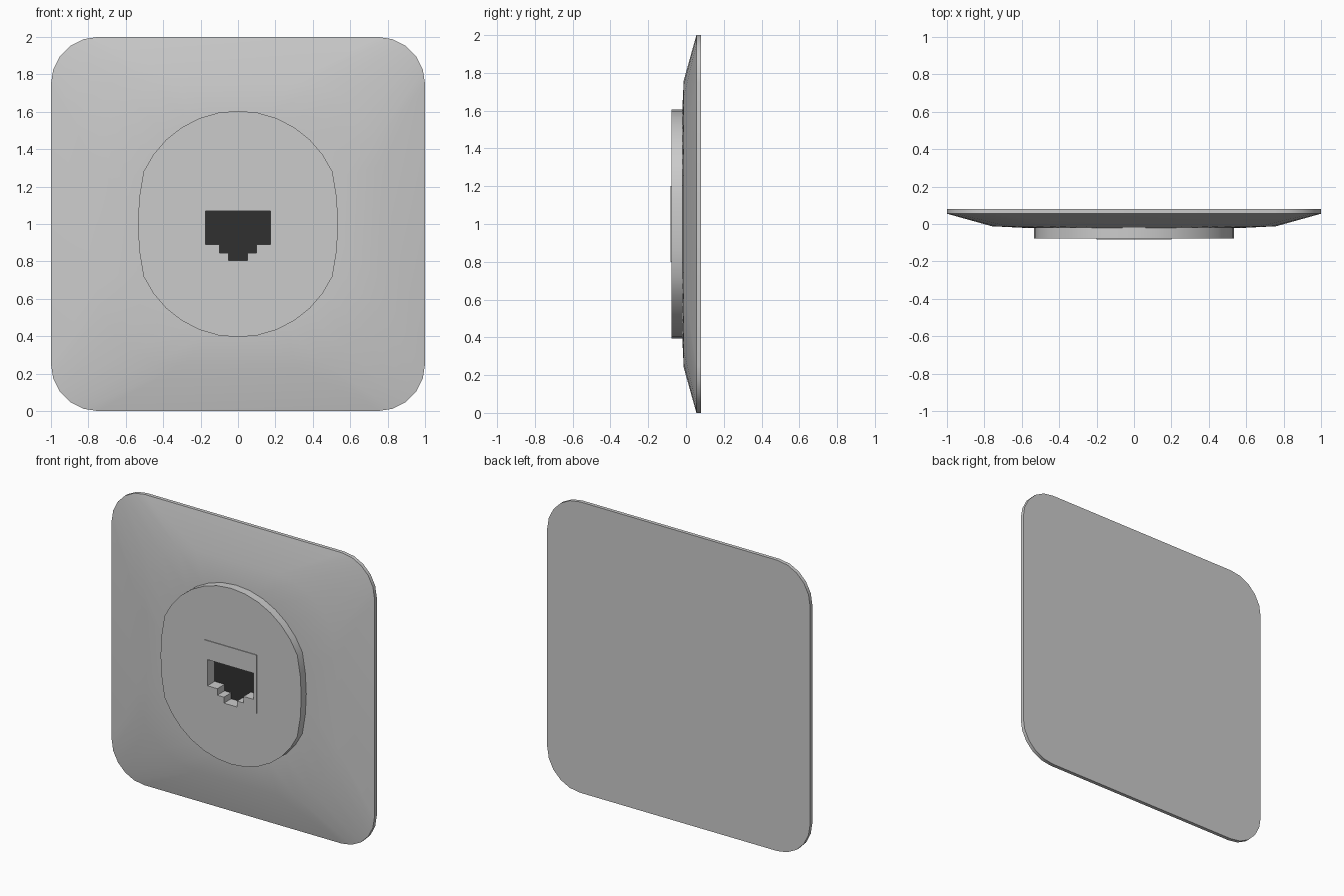
import bpy, bmesh, math

if "Cube" in bpy.data.objects:
    bpy.data.objects.remove(bpy.data.objects["Cube"])

CZ = 1.0  # height of the plate centre


def rounded_square(half, radius, seg=5):
    pts = []
    for i, (sx, sz) in enumerate([(1, 1), (-1, 1), (-1, -1), (1, -1)]):
        for k in range(seg + 1):
            a = math.pi / 2 * (i + k / seg)
            pts.append((sx * (half - radius) + radius * math.cos(a),
                        sz * (half - radius) + radius * math.sin(a)))
    return pts


def loft(name, rings):
    """Skin a list of (outline, y) rings and cap both ends."""
    bm = bmesh.new()
    loops = [[bm.verts.new((x, y, z + CZ)) for x, z in pts] for pts, y in rings]
    n = len(loops[0])
    for a, b in zip(loops, loops[1:]):
        for i in range(n):
            j = (i + 1) % n
            bm.faces.new((a[i], a[j], b[j], b[i]))
    bm.faces.new(loops[0])
    bm.faces.new(loops[-1])
    bmesh.ops.recalc_face_normals(bm, faces=bm.faces)
    me = bpy.data.meshes.new(name)
    bm.to_mesh(me)
    bm.free()
    ob = bpy.data.objects.new(name, me)
    bpy.context.collection.objects.link(ob)
    return ob


def prism(name, pts, y0, y1):
    return loft(name, [(pts, y0), (pts, y1)])


def activate(ob):
    bpy.ops.object.select_all(action='DESELECT')
    ob.select_set(True)
    bpy.context.view_layer.objects.active = ob


def cut(ob, cutter):
    activate(ob)
    m = ob.modifiers.new("opening", 'BOOLEAN')
    m.operation, m.solver, m.object = 'DIFFERENCE', 'EXACT', cutter
    bpy.ops.object.modifier_apply(modifier=m.name)


def paint(ob, name, v):
    mat = bpy.data.materials.new(name)
    mat.diffuse_color = (v, v, v, 1)
    mat.use_nodes = True
    mat.node_tree.nodes["Principled BSDF"].inputs["Base Color"].default_value = mat.diffuse_color
    ob.data.materials.clear()
    ob.data.materials.append(mat)


def mirror_x(right):
    """Complete a right-hand outline (bottom to top) with its left half."""
    return right + [(-x, z) for x, z in reversed(right) if x > 0]


# Wall plate: thin rim, sloped border, slightly domed front
plate = loft("wall_plate", [
    (rounded_square(1.0, 0.25), 0.08),
    (rounded_square(1.0, 0.25), 0.055),
    (rounded_square(0.76, 0.45), -0.012),
    (rounded_square(0.56, 0.45), -0.022)])

# Raised centre: round top and bottom, flattened sides
start = math.atan2(0.23, 0.505)
arc = []
for k in range(7):
    a = start + (math.pi / 2 - start) * k / 6
    arc.append((0.555 * math.cos(a) if k < 6 else 0.0, 0.05 + 0.555 * math.sin(a)))
upper = [(0.528, 0.14)] + arc
lower = [(x, -z) for x, z in reversed(upper)]
disc = prism("raised_centre", mirror_x(lower + [(0.535, 0)] + upper), -0.077, -0.005)

# Socket opening through the plate and raised centre
square = [(-0.2, -0.2), (0.2, -0.2), (0.2, 0.2), (-0.2, 0.2)]
opening = prism("opening_cutter", square, -0.2, 0.005)
cut(plate, opening)
cut(disc, opening)
for ob in (plate, disc):
    activate(ob)
    bpy.ops.object.shade_smooth_by_angle(angle=math.radians(30))

# Socket insert with its stepped hole
insert = prism("socket_insert", square, -0.082, 0.005)
steps = mirror_x([(0.05, -0.196), (0.05, -0.155), (0.1, -0.155),
                  (0.1, -0.11), (0.175, -0.11), (0.175, 0.07)])
hole = prism("hole_cutter", steps, -0.2, 0.05)
cut(insert, hole)
paint(insert, "insert_grey", 0.6)

# Dark floor of the hole
floor = prism("socket_floor", steps, -0.004, 0.004)
paint(floor, "dark", 0.03)

for ob in (opening, hole):
    bpy.data.objects.remove(ob)
